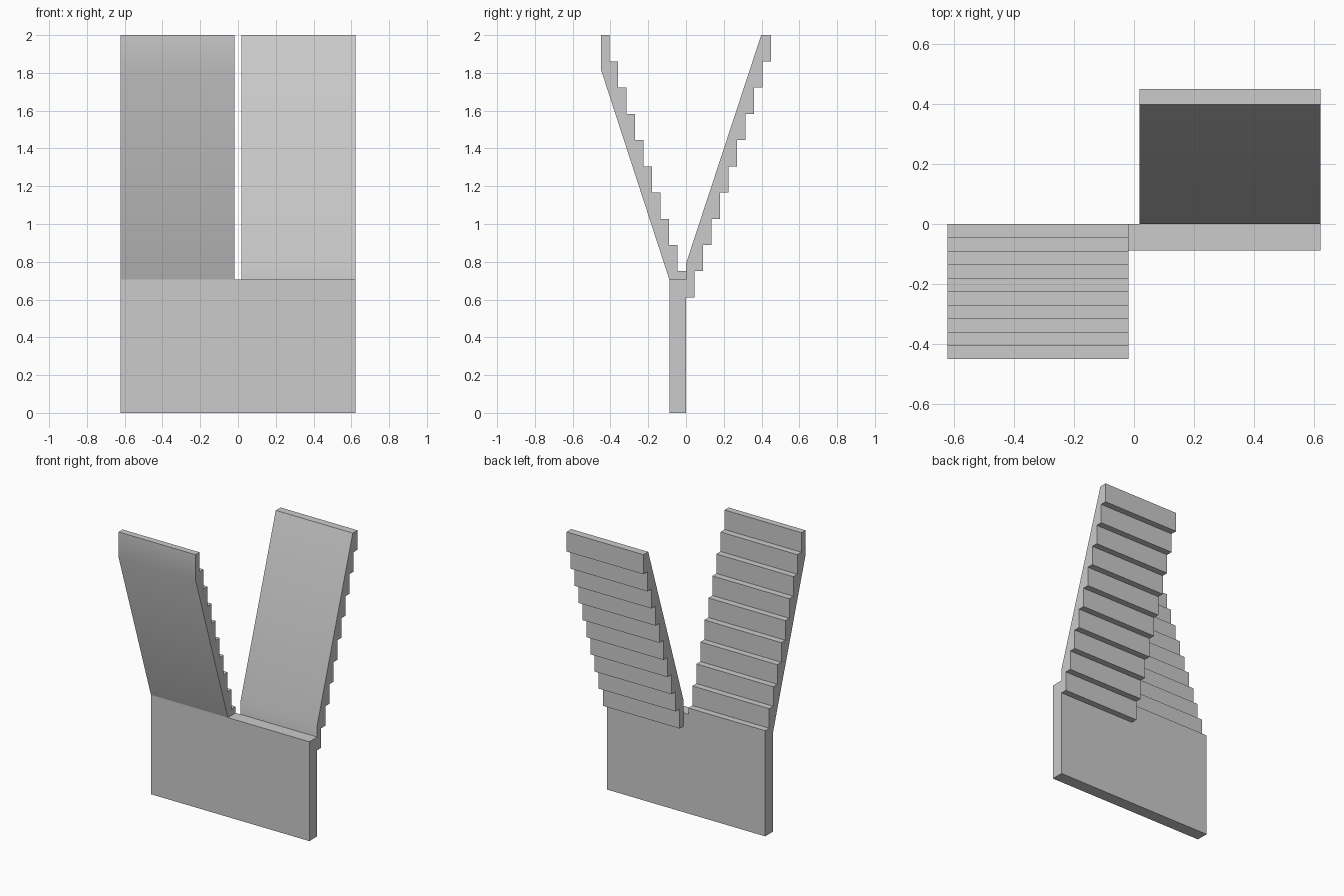
import bpy
import math

cube = bpy.data.objects.get("Cube")
if cube:
    bpy.data.objects.remove(cube, do_unlink=True)

# Single grey material
GREY = (0.6, 0.6, 0.6, 1.0)
grey = bpy.data.materials.new("plain grey")
grey.use_nodes = True
grey.diffuse_color = GREY
grey.node_tree.nodes["Principled BSDF"].inputs["Base Color"].default_value = GREY


def extrude_profile(name, profile, x0, x1):
    """Solid made by sweeping a (y, z) outline from x0 to x1."""
    n = len(profile)
    verts = [(x, y, z) for x in (x0, x1) for y, z in profile]
    faces = [tuple(range(n)), tuple(range(2 * n - 1, n - 1, -1))]
    for i in range(n):
        j = (i + 1) % n
        faces.append((i, i + n, j + n, j))
    # Keep the normals outward whichever way the outline runs
    area = sum(profile[i - 1][0] * profile[i][1] - profile[i][0] * profile[i - 1][1]
               for i in range(n))
    if area > 0:
        faces = [f[::-1] for f in faces]
    mesh = bpy.data.meshes.new(name)
    mesh.from_pydata(verts, [], faces)
    mesh.materials.append(grey)
    obj = bpy.data.objects.new(name, mesh)
    bpy.context.collection.objects.link(obj)
    bpy.ops.object.select_all(action='DESELECT')
    obj.select_set(True)
    bpy.context.view_layer.objects.active = obj
    bpy.ops.object.shade_smooth_by_angle(angle=math.radians(30))
    return obj


HALF = 0.622          # half of the overall width
GAP = 0.018           # half of the gap between flights
THICK = 0.088         # wall thickness
WALL_TOP = 0.705
TOP = 2.0
STEPS = 10
RUN = 0.0451
RISE = 0.1389

# Upright base wall
extrude_profile("base_wall",
                [(-THICK, 0), (0, 0), (0, WALL_TOP), (-THICK, WALL_TOP)],
                -HALF, HALF)

# Flight leaning forward: treads on top, sloped soffit below
treads = []
for i in range(STEPS):
    z = TOP - i * RISE
    treads += [(-(STEPS - i) * RUN, z), (-(STEPS - i - 1) * RUN, z)]
extrude_profile("forward_flight",
                treads + [(0, WALL_TOP), (-THICK, WALL_TOP), (-STEPS * RUN, 1.82)],
                -HALF, -GAP)

# Flight leaning back: sloped face on top, stepped underside
under = []
for i in range(STEPS):
    y = (STEPS - i) * RUN
    under += [(y, TOP - i * RISE), (y, TOP - (i + 1) * RISE)]
extrude_profile("backward_flight",
                under + [(0, TOP - STEPS * RISE), (0, 0.79), (0.398, TOP)],
                GAP, HALF)
